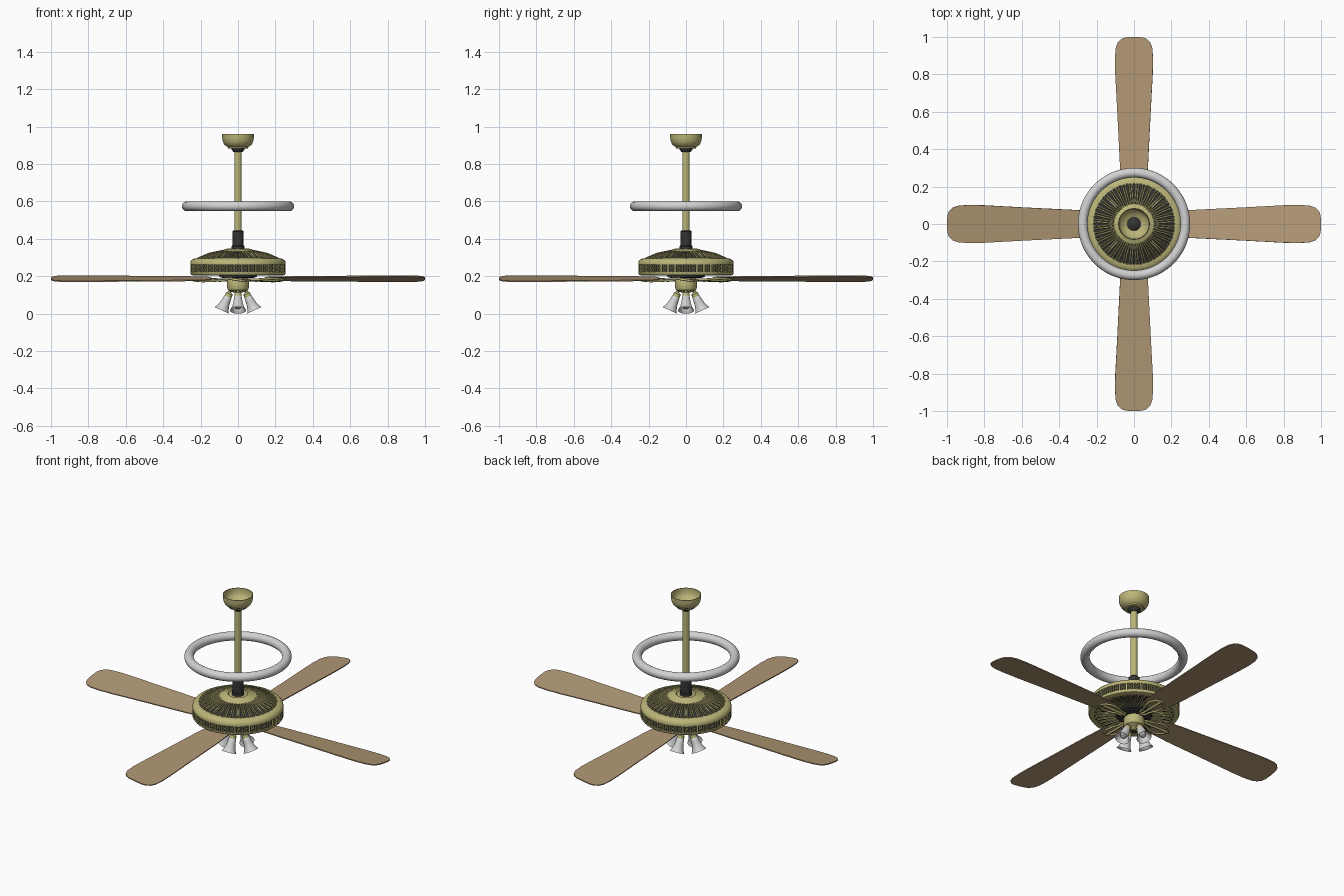
import bpy, bmesh, math
from mathutils import Matrix, Vector

if "Cube" in bpy.data.objects:
    bpy.data.objects.remove(bpy.data.objects["Cube"])


def material(name, rgb):
    m = bpy.data.materials.new(name)
    m.diffuse_color = (*rgb, 1)
    m.use_nodes = True
    m.node_tree.nodes["Principled BSDF"].inputs["Base Color"].default_value = m.diffuse_color
    return m


BRASS = material("antique brass", (0.50, 0.465, 0.19))
DARK = material("dark metal", (0.035, 0.035, 0.035))
WOOD = material("brown wood", (0.44, 0.315, 0.18))
WHITE = material("white glass", (0.64, 0.64, 0.64))
I = Matrix.Identity(4)


def rz(a):
    return Matrix.Rotation(a, 4, 'Z')


def finish(ob, mat, angle=35):
    ob.data.materials.clear()
    ob.data.materials.append(mat)
    bpy.ops.object.select_all(action='DESELECT')
    ob.select_set(True)
    bpy.context.view_layer.objects.active = ob
    bpy.ops.object.shade_smooth_by_angle(angle=math.radians(angle))
    return ob


def mesh_object(name, bm, mat, angle=35):
    bmesh.ops.remove_doubles(bm, verts=bm.verts, dist=1e-5)
    bmesh.ops.recalc_face_normals(bm, faces=bm.faces)
    me = bpy.data.meshes.new(name)
    bm.to_mesh(me)
    bm.free()
    ob = bpy.data.objects.new(name, me)
    bpy.context.collection.objects.link(ob)
    return finish(ob, mat, angle)


def lathe(name, profile, mat, segs=64, places=(I,), closed=False):
    """Spin an (r, z) profile round z, once for each placement matrix."""
    bm = bmesh.new()
    pts = list(profile) + ([profile[0]] if closed else [])
    for M in places:
        rows = [[bm.verts.new(M @ Vector((r * math.cos(2 * math.pi * i / segs),
                                          r * math.sin(2 * math.pi * i / segs), z)))
                 for i in range(segs)] for r, z in pts]
        for a, b in zip(rows, rows[1:]):
            for i in range(segs):
                j = (i + 1) % segs
                bm.faces.new((a[i], a[j], b[j], b[i]))
    return mesh_object(name, bm, mat)


def tubes(name, paths, radius, mat, cyclic=False, res=1):
    """Round bars along a list of point paths, turned into one mesh."""
    cu = bpy.data.curves.new(name, 'CURVE')
    cu.dimensions = '3D'
    cu.bevel_depth = radius
    cu.bevel_resolution = res
    cu.use_fill_caps = True
    for path in paths:
        sp = cu.splines.new('POLY')
        sp.points.add(len(path) - 1)
        for p, co in zip(sp.points, path):
            p.co = (*co, 1)
        sp.use_cyclic_u = cyclic
    ob = bpy.data.objects.new(name, cu)
    bpy.context.collection.objects.link(ob)
    bpy.ops.object.select_all(action='DESELECT')
    ob.select_set(True)
    bpy.context.view_layer.objects.active = ob
    bpy.ops.object.convert(target='MESH')
    return finish(bpy.context.view_layer.objects.active, mat, 60)


def mirrored(half):
    """Close a half outline that starts and ends on y = 0."""
    return half + [(x, -y) for x, y in half[-2:0:-1]]


# Ceiling canopy: open cup, with the dark ball joint under it
lathe("canopy", [(0.085, 0.96), (0.085, 0.94), (0.081, 0.92), (0.072, 0.903), (0.056, 0.892),
                 (0.054, 0.884), (0.036, 0.882), (0.034, 0.888), (0.052, 0.897),
                 (0.068, 0.908), (0.077, 0.923), (0.081, 0.94), (0.081, 0.96)], BRASS, closed=True)
lathe("ball_joint", [(0, 0.903), (0.02, 0.901), (0.036, 0.89), (0.035, 0.878),
                     (0.024, 0.864), (0, 0.862)], DARK, 32)

# Down rod, dark coupling and the floating ring
lathe("down_rod", [(0, 0.87), (0.02, 0.87), (0.02, 0.4), (0, 0.4)], BRASS, 32)
lathe("rod_coupling", [(0, 0.445), (0.026, 0.445), (0.03, 0.44), (0.03, 0.365),
                       (0.034, 0.36), (0.034, 0.335), (0, 0.335)], DARK, 32)
bpy.ops.mesh.primitive_torus_add(major_radius=0.274, minor_radius=0.026, major_segments=96,
                                 minor_segments=20, location=(0, 0, 0.575))
bpy.context.object.name = "halo_ring"
finish(bpy.context.object, WHITE, 60)

# Motor housing: dark core, brass cap and rims
lathe("motor_core", [(0, 0.333), (0.1, 0.331), (0.16, 0.318), (0.222, 0.29), (0.247, 0.28),
                     (0.249, 0.265), (0.249, 0.217), (0.222, 0.209), (0.11, 0.207), (0, 0.207)],
      DARK, 96)
lathe("motor_cap", [(0.03, 0.343), (0.052, 0.343), (0.056, 0.348), (0.072, 0.346), (0.078, 0.341),
                    (0.1, 0.338), (0.108, 0.333), (0.1, 0.322), (0.03, 0.322)], BRASS, closed=True)
lathe("motor_top_rim", [(0.218, 0.297), (0.232, 0.295), (0.245, 0.289), (0.253, 0.28),
                        (0.255, 0.268), (0.255, 0.262), (0.24, 0.262), (0.218, 0.285)],
      BRASS, 96, closed=True)
lathe("motor_bottom_rim", [(0.255, 0.222), (0.255, 0.216), (0.25, 0.208), (0.238, 0.204),
                           (0.222, 0.205), (0.222, 0.214), (0.24, 0.222)], BRASS, 96, closed=True)

# Petal-shaped vent loops on the top and bottom of the motor
N = 36
petal = mirrored([(0.104, 0), (0.11, 0.004), (0.155, 0.0075), (0.2, 0.0115),
                  (0.212, 0.0095), (0.22, 0)])


def top_z(r):
    return 0.334 - 0.013 * (r - 0.1) / 0.06 if r < 0.16 else 0.321 - 0.028 * (r - 0.16) / 0.062


for name, height in (("top_vent_loops", top_z), ("bottom_vent_loops", lambda r: 0.207)):
    tubes(name, [[rz(2 * math.pi * k / N) @ Vector((x, y, height(x))) for x, y in petal]
                 for k in range(N)], 0.004, BRASS, True)

# Filigree band round the motor: scroll rings with bars between them
M = 40
scrolls, bars = [], []
for k in range(M):
    a = 2 * math.pi * k / M
    for cz, rad in ((0.252, 0.0085), (0.232, 0.0085)):
        scrolls.append([(0.251 * math.cos(a + rad / 0.251 * math.cos(t)),
                         0.251 * math.sin(a + rad / 0.251 * math.cos(t)), cz + rad * math.sin(t))
                        for t in (2 * math.pi * i / 10 for i in range(10))])
    b = a + math.pi / M
    bars.append([(0.251 * math.cos(b), 0.251 * math.sin(b), z) for z in (0.22, 0.264)])
tubes("band_scrolls", scrolls, 0.0032, BRASS, True)
tubes("band_bars", bars, 0.0045, BRASS)

# Rotating hub under the motor
lathe("blade_hub", [(0, 0.21), (0.1, 0.21), (0.1, 0.197), (0.08, 0.19), (0, 0.19)], DARK)

# Four pitched blades and their scrolled brackets
outline = mirrored([(0.14, 0), (0.143, 0.03), (0.155, 0.05), (0.18, 0.064), (0.3, 0.075),
                    (0.6, 0.09), (0.8, 0.101), (0.88, 0.103), (0.94, 0.099), (0.972, 0.087),
                    (0.99, 0.068), (0.998, 0.045), (1.0, 0)])
pitch = Matrix.Translation((0, 0, 0.187)) @ Matrix.Rotation(math.radians(-8.3), 4, 'X')
spots = [rz(k * math.pi / 2) @ pitch for k in range(4)]
for k, P in enumerate(spots):
    bm = bmesh.new()
    face = bm.faces.new([bm.verts.new(P @ Vector((x, y, -0.003))) for x, y in outline])
    ext = bmesh.ops.extrude_face_region(bm, geom=[face])
    up = P.to_3x3() @ Vector((0, 0, 0.006))
    bmesh.ops.translate(bm, vec=up, verts=[v for v in ext["geom"] if isinstance(v, bmesh.types.BMVert)])
    mesh_object(f"blade_{k + 1}", bm, WOOD, 30)
bracket = mirrored([(0.06, 0), (0.075, 0.02), (0.11, 0.022), (0.15, 0.04), (0.19, 0.045),
                    (0.225, 0.03), (0.245, 0)])
tubes("blade_brackets", [[P @ Vector((x, y, -0.007)) for x, y in bracket] for P in spots],
      0.006, BRASS, True, 2)
tubes("bracket_spines", [[P @ Vector((x, 0, -0.007)) for x in (0.05, 0.15, 0.24)] for P in spots],
      0.007, BRASS, False, 2)

# Light kit body
lathe("light_body", [(0, 0.2), (0.03, 0.2), (0.032, 0.186), (0.055, 0.182), (0.058, 0.175),
                     (0.058, 0.138), (0.053, 0.126), (0.04, 0.118), (0.02, 0.113),
                     (0.012, 0.104), (0, 0.102)], BRASS, 48)

# Four arms, sockets, bell shades and bulbs, tilted outwards
lamps = [rz(k * math.pi / 2) @ Matrix.Translation((0.047, 0, 0.104))
         @ Matrix.Rotation(math.radians(-25), 4, 'Y') for k in range(4)]
tubes("lamp_arms", [[rz(k * math.pi / 2) @ Vector(p) for p in
                     ((0.03, 0, 0.13), (0.042, 0, 0.122), (0.047, 0, 0.1))] for k in range(4)],
      0.008, BRASS, False, 2)
lathe("lamp_sockets", [(0, 0.012), (0.013, 0.01), (0.019, 0.002), (0.019, -0.018), (0, -0.018)],
      BRASS, 24, lamps)
lathe("bell_shades", [(0.015, -0.01), (0.021, -0.018), (0.023, -0.035), (0.026, -0.055),
                      (0.032, -0.075), (0.039, -0.09), (0.043, -0.095), (0.037, -0.09),
                      (0.029, -0.075), (0.023, -0.055), (0.02, -0.035), (0.015, -0.02)],
      WHITE, 32, lamps, True)
lathe("bulbs", [(0, -0.018), (0.009, -0.02), (0.011, -0.04), (0.018, -0.058), (0.019, -0.068),
                (0.014, -0.08), (0, -0.086)], WHITE, 20, lamps)
